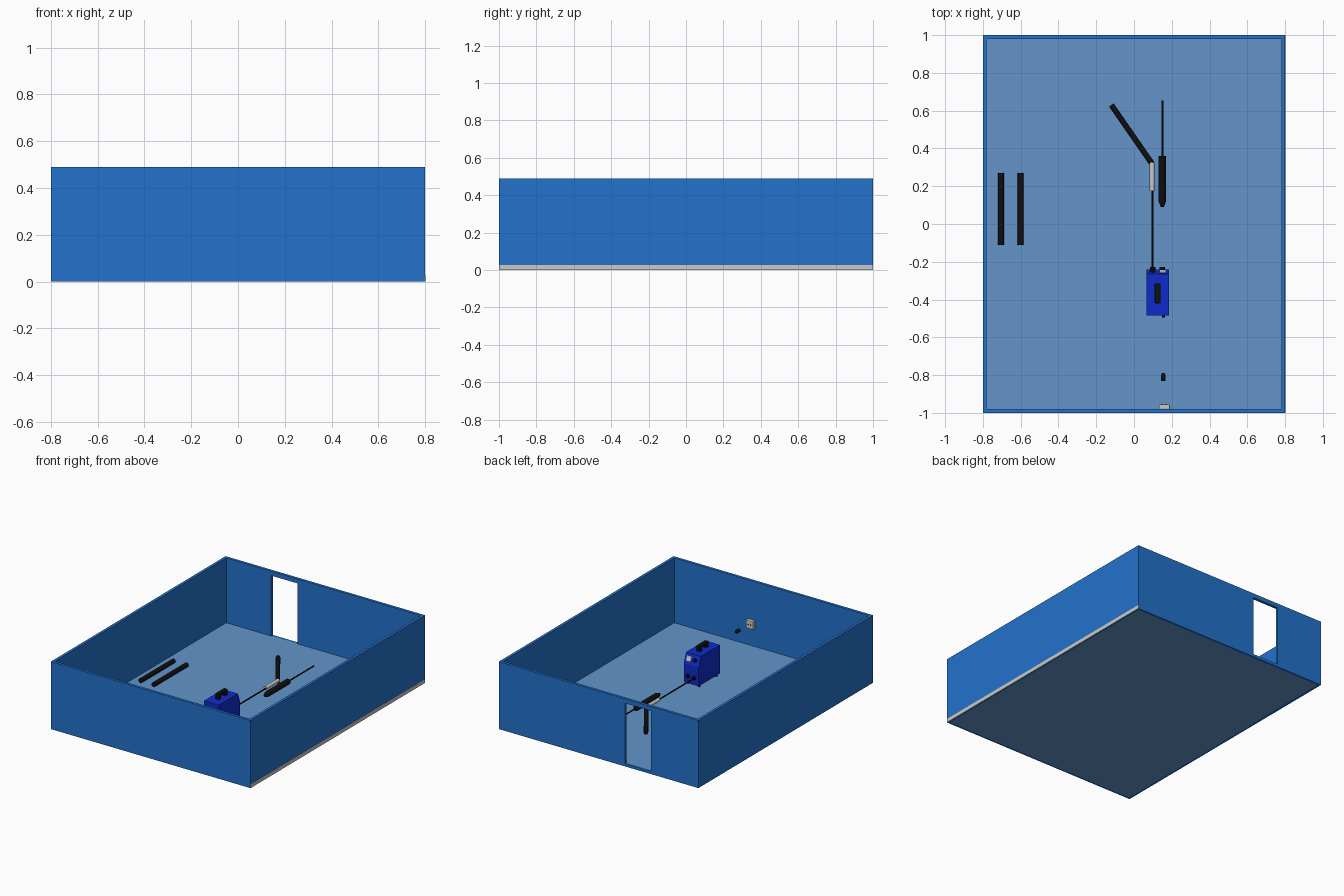
import bpy, bmesh, math
from mathutils import Vector

if "Cube" in bpy.data.objects:
    bpy.data.objects.remove(bpy.data.objects["Cube"])


def material(name, *rgb):
    m = bpy.data.materials.new(name)
    m.diffuse_color = (*rgb, 1)
    m.use_nodes = True
    m.node_tree.nodes["Principled BSDF"].inputs["Base Color"].default_value = m.diffuse_color
    return m


WALL = material("wall blue", 0.016, 0.17, 0.60)
FLOOR = material("floor pale blue", 0.125, 0.30, 0.59)
GREY = material("light grey", 0.60, 0.59, 0.57)
BODY = material("machine blue", 0.005, 0.024, 0.60)
BLACK = material("black", 0.005, 0.005, 0.005)


def finish(bm, name, mat):
    bmesh.ops.recalc_face_normals(bm, faces=bm.faces)
    me = bpy.data.meshes.new(name)
    bm.to_mesh(me)
    bm.free()
    me.materials.append(mat)
    ob = bpy.data.objects.new(name, me)
    bpy.context.collection.objects.link(ob)
    return ob


def box(name, mat, x, y, z, bevel=0):
    """Box given by its (min, max) along each axis."""
    bm = bmesh.new()
    bmesh.ops.create_cube(bm, size=1)
    for v in bm.verts:
        v.co = [(r[0] + r[1]) / 2 + c * (r[1] - r[0]) for r, c in zip((x, y, z), v.co)]
    if bevel:
        bmesh.ops.bevel(bm, geom=bm.edges[:], offset=bevel, segments=2, affect='EDGES', profile=0.5)
    return finish(bm, name, mat)


def rod(name, mat, a, b, r, r2=None, sides=20):
    """Smooth cylinder or cone from point a to point b."""
    a, b = Vector(a), Vector(b)
    bm = bmesh.new()
    bmesh.ops.create_cone(bm, cap_ends=True, segments=sides, radius1=r,
                          radius2=r if r2 is None else r2, depth=(b - a).length)
    q = (b - a).to_track_quat('Z', 'Y')
    for v in bm.verts:
        v.co = q @ v.co + (a + b) / 2
    for f in bm.faces:
        f.smooth = len(f.verts) == 4
    for e in bm.edges:
        e.smooth = all(len(f.verts) == 4 for f in e.link_faces)
    return finish(bm, name, mat)


def prism(name, mat, profile, x0, x1):
    """Extrude a (y, z) profile along x."""
    bm = bmesh.new()
    f = bm.faces.new([bm.verts.new((x0, y, z)) for y, z in profile])
    r = bmesh.ops.extrude_face_region(bm, geom=[f])
    bmesh.ops.translate(bm, vec=(x1 - x0, 0, 0),
                        verts=[g for g in r['geom'] if isinstance(g, bmesh.types.BMVert)])
    return finish(bm, name, mat)


# Room shell: floor, plain walls, and a back wall with a doorway
H, T = 0.49, 0.02
box("floor", FLOOR, (-0.785, 0.785), (-0.985, 0.985), (0, 0.02))
for s, side in ((-1, "left"), (1, "right")):
    box(side + "_wall", WALL, sorted((s * 0.8, s * (0.8 - T))), (-1, 1), (0, H))
box("front_wall", WALL, (-0.78, 0.78), (-1, -1 + T), (0, H))
back = (1 - T, 1)
box("back_wall_left", WALL, (-0.78, -0.42), back, (0, H))
box("back_wall_right", WALL, (-0.21, 0.78), back, (0, H))
box("door_lintel", WALL, (-0.42, -0.21), back, (0.458, H))
box("door_sill", WALL, (-0.42, -0.21), back, (0, 0.02))
box("outer_skirting", GREY, (0.797, 0.801), (-1, 1), (0, 0.027))

# Two pipes lying on the floor
for i, x in enumerate((-0.705, -0.6)):
    rod(f"floor_pipe_{i + 1}", BLACK, (x, -0.11, 0.036), (x, 0.27, 0.036), 0.016)

# Welding machine body with a sloping control panel facing the back
prism("machine_body", BODY, [(-0.484, 0.035), (-0.24, 0.035), (-0.24, 0.17),
                             (-0.265, 0.24), (-0.484, 0.24)], 0.066, 0.185)
for i, x in enumerate((0.08, 0.171)):
    for y in (-0.46, -0.265):
        rod(f"machine_foot_{i}", BLACK, (x, y, 0.02), (x, y, 0.036), 0.009)
for x in (0.1, 0.15):
    rod("output_socket", BLACK, (x, -0.245, 0.085), (x, -0.228, 0.085), 0.014)
rod("control_knob", BLACK, (0.1, -0.257, 0.205), (0.1, -0.236, 0.212), 0.012)
prism("display", GREY, [(-0.248, 0.19), (-0.2445, 0.191), (-0.2555, 0.224), (-0.261, 0.223)],
      0.135, 0.17)

# Carrying handle on top
box("handle_grip", BLACK, (0.109, 0.141), (-0.42, -0.315), (0.262, 0.282), 0.006)
for y in (-0.405, -0.33):
    box("handle_post", BLACK, (0.112, 0.138), (y - 0.012, y + 0.012), (0.238, 0.27))

# Mains lead stub, plug and wall outlet
rod("mains_lead_stub", BLACK, (0.155, -0.48, 0.15), (0.155, -0.495, 0.15), 0.008)
rod("plug_body", BLACK, (0.155, -0.83, 0.19), (0.155, -0.803, 0.19), 0.013)
rod("plug_neck", BLACK, (0.155, -0.803, 0.19), (0.155, -0.788, 0.19), 0.013, 0.006)
box("outlet_plate", GREY, (0.132, 0.19), (-0.981, -0.955), (0.15, 0.21), 0.004)
for x in (0.15, 0.172):
    rod("outlet_hole", BLACK, (x, -0.956, 0.18), (x, -0.953, 0.18), 0.004, sides=12)

# Welding lead, torch grip and its angled rod
rod("welding_lead", BLACK, (0.098, -0.235, 0.085), (0.098, 0.18, 0.085), 0.005, sides=12)
rod("torch_grip", GREY, (0.096, 0.175, 0.088), (0.096, 0.325, 0.088), 0.013)
rod("angled_rod", BLACK, (0.095, 0.32, 0.08), (-0.12, 0.63, 0.08), 0.015)

# Electrode holder with tapered tail and thin electrode
rod("holder_grip", BLACK, (0.15, 0.12, 0.08), (0.15, 0.36, 0.08), 0.02)
rod("holder_tail", BLACK, (0.15, 0.12, 0.08), (0.15, 0.09, 0.08), 0.02, 0.008)
rod("electrode", BLACK, (0.15, 0.35, 0.08), (0.15, 0.655, 0.08), 0.005, sides=12)
